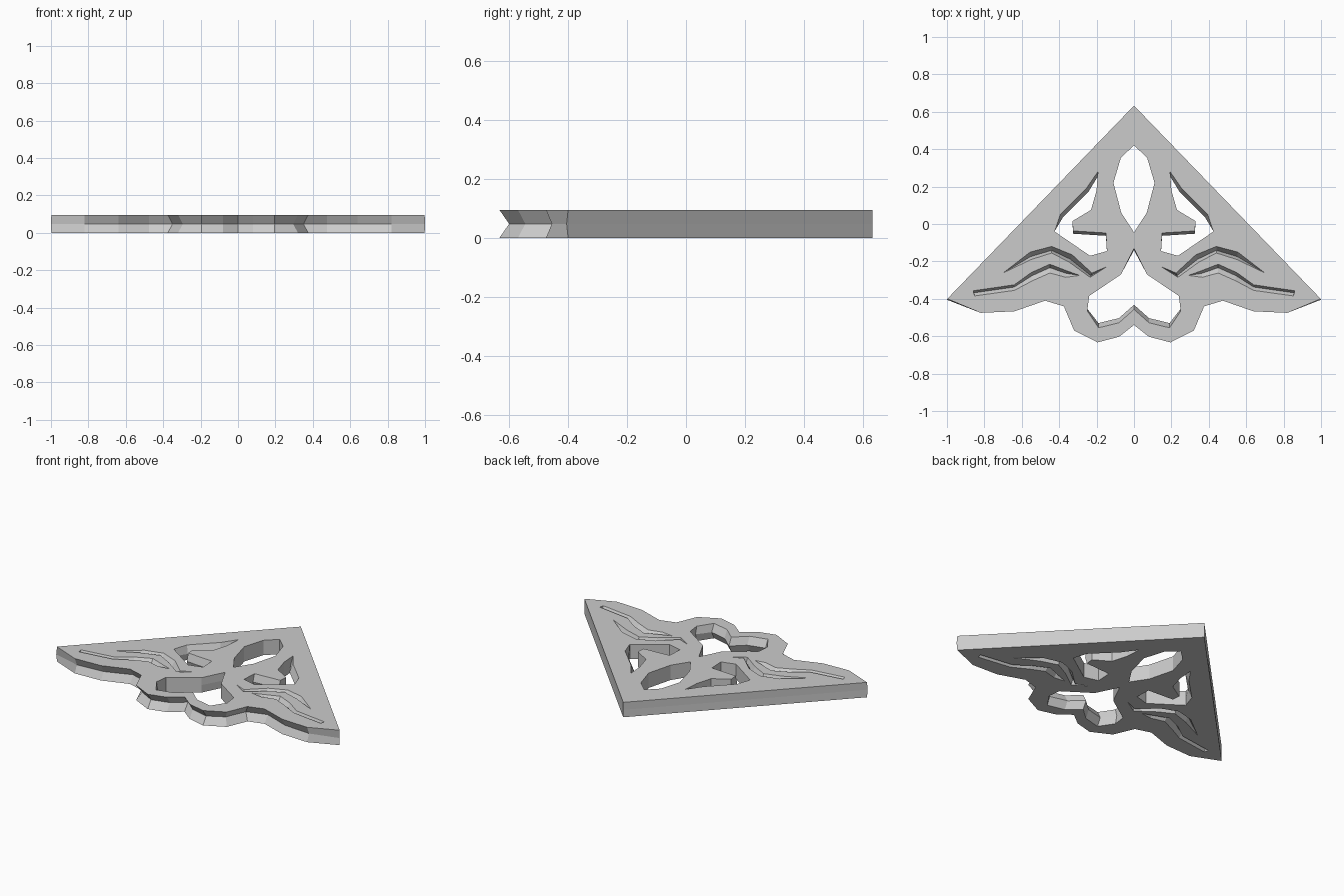
import bpy, bmesh

if "Cube" in bpy.data.objects:
    bpy.data.objects.remove(bpy.data.objects["Cube"])

T = 0.095          # plate thickness
bm = bmesh.new()
caps = {0: [], 1: []}   # boundary edges of bottom and top faces


def ring(pts, z):
    return [bm.verts.new((x, y, z)) for x, y in pts]


def bridge(a, b):
    n = len(a)
    for i in range(n):
        j = (i + 1) % n
        bm.faces.new((a[i], a[j], b[j], b[i]))


def wall(top, mid):
    """Closed wall through the plate with a crease at half thickness."""
    lo, me, hi = ring(top, 0), ring(mid, T / 2), ring(top, T)
    bridge(lo, me)
    bridge(me, hi)
    for k, loop in ((0, lo), (1, hi)):
        for i in range(len(loop)):
            caps[k].append(bm.edges.get((loop[i - 1], loop[i])))


def full(half):
    """Mirror a half profile whose first and last points lie on x = 0."""
    return half + [(-x, y) for x, y in half[-2:0:-1]]


def flip(pts, s):
    return [(x * s, y) for x, y in pts]


def shifted(pts, shifts):
    return [(x, y + d) for (x, y), d in zip(pts, shifts)]


def groove(upper, lower, depth, t, s):
    """Carved groove on both faces; lower holds the interior points only."""
    for k in (0, 1):
        z = T * k
        fz = z - depth if k else z + depth
        u = ring(flip(upper, s), z)
        l = ring(flip(lower, s), z)
        floor = [(a[0] + (b[0] - a[0]) * t, a[1] + (b[1] - a[1]) * t)
                 for a, b in zip(upper[1:-1], lower)]
        f = [u[0]] + ring(flip(floor, s), fz) + [u[-1]]
        l = [u[0]] + l + [u[-1]]
        for side in (u, l):
            for i in range(len(u) - 1):
                vs = []
                for v in (side[i], side[i + 1], f[i + 1], f[i]):
                    if v not in vs:
                        vs.append(v)
                bm.faces.new(vs)
                caps[k].append(bm.edges.get((side[i], side[i + 1])))


# outer outline with V-shaped scalloped edge
outer = [(0, .633), (.998, -.40), (.82, -.475), (.64, -.467), (.475, -.41),
         (.375, -.44), (.32, -.57), (.195, -.633), (.08, -.603), (0, -.54)]
mid = shifted(outer, [0, -.008, .02, .025, .03, .03, .03, .033, .033, .035])
mid[1] = (1.0, -.405)
mid[5], mid[6] = (.35, -.42), (.295, -.545)
wall(full(outer), full(mid))

# pointed eye opening
eye = [(0, .42), (.07, .355), (.11, .22), (.068, .06), (0, -.045)]
wall(full(eye), full(eye))

# lower double-lobed opening
lobe = [(0, -.13), (.07, -.27), (.24, -.385), (.25, -.465),
        (.19, -.555), (.08, -.528), (0, -.457)]
wall(full(lobe), full(shifted(lobe, [-.01, 0, 0, .012, .025, .025, .025])))

# curled side openings around a leaf tab
side = [(.193, .28), (.255, .19), (.395, .05), (.425, -.04), (.235, -.17),
        (.145, -.145), (.15, -.048), (.325, -.037), (.33, .015), (.23, .075),
        (.2, .18)]
side_mid = shifted(side, [-.025, -.02, -.02, 0, 0, 0, -.015, -.015, 0, 0, 0])
side_mid[1], side_mid[2] = (.245, .17), (.38, .035)

# carved leaf lines
vein_up = [(.145, -.228), (.225, -.262), (.33, -.165), (.44, -.12),
           (.555, -.15), (.70, -.262)]
vein_low = [(.235, -.285), (.345, -.205), (.44, -.155), (.55, -.19)]
rib_up = [(.29, -.275), (.36, -.25), (.45, -.215), (.55, -.26),
          (.64, -.325), (.86, -.357), (.852, -.385)]
rib_low = [(.365, -.285), (.45, -.262), (.54, -.302), (.64, -.355),
           (.848, -.384)]
for s in (1, -1):
    wall(flip(side, s), flip(side_mid, s))
    groove(vein_up, vein_low, .035, .6, s)
    groove(rib_up, rib_low, .025, .4, s)

# front and back faces
for k, nz in ((0, -1), (1, 1)):
    bmesh.ops.triangle_fill(bm, edges=caps[k], use_beauty=True,
                            use_dissolve=False, normal=(0, 0, nz))
bmesh.ops.recalc_face_normals(bm, faces=bm.faces[:])

me = bpy.data.meshes.new("corner_bracket")
bm.to_mesh(me)
bm.free()
ob = bpy.data.objects.new("corner_bracket", me)
bpy.context.collection.objects.link(ob)
